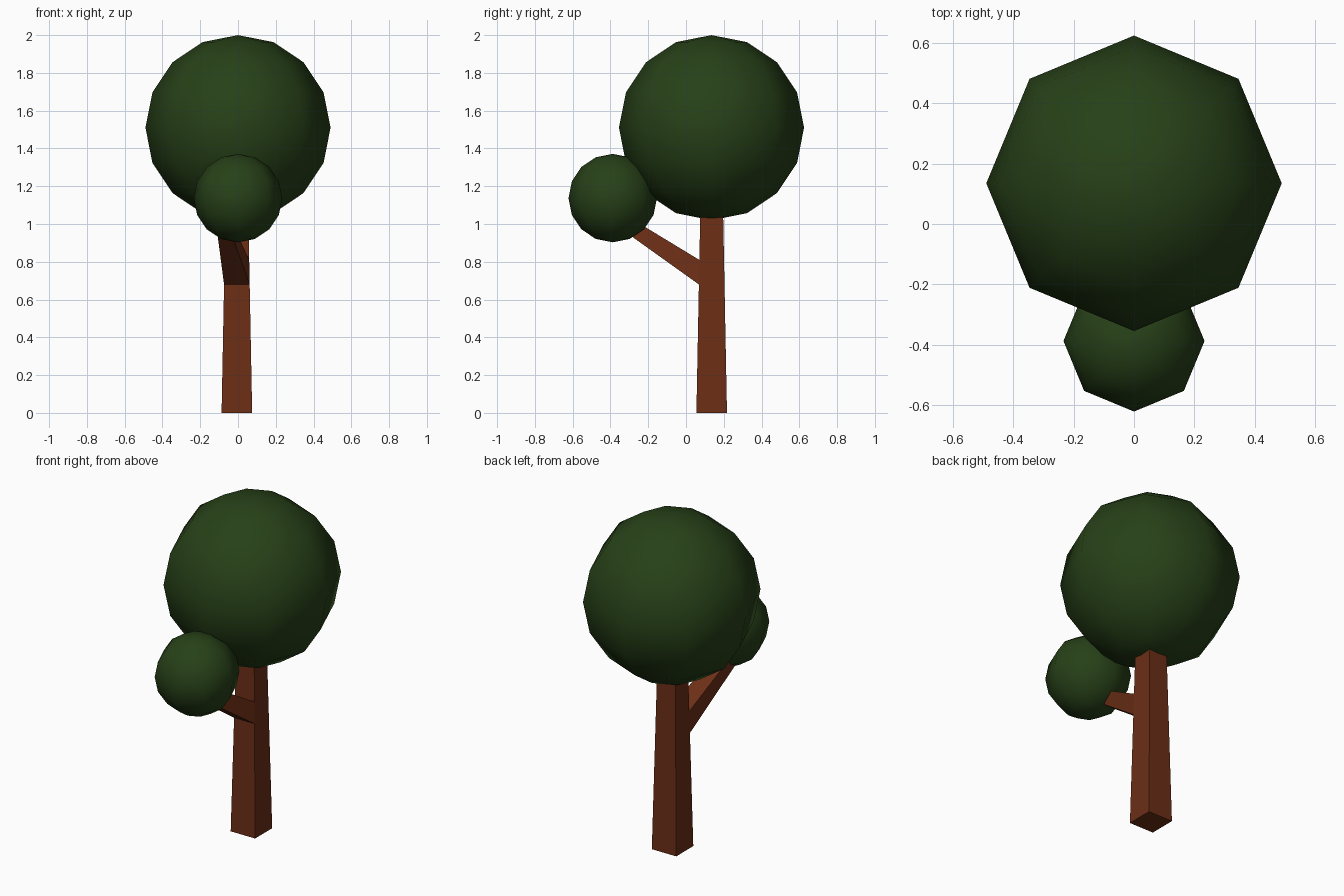
import bpy, bmesh

if "Cube" in bpy.data.objects:
    bpy.data.objects.remove(bpy.data.objects["Cube"])

def material(name, color):
    m = bpy.data.materials.new(name)
    m.diffuse_color = (*color, 1)
    m.use_nodes = True
    m.node_tree.nodes["Principled BSDF"].inputs["Base Color"].default_value = m.diffuse_color
    return m

bark = material("bark", (0.15, 0.028, 0.008))
leaf = material("leaf", (0.02, 0.052, 0.009))


def foliage(name, radius, loc):
    bpy.ops.mesh.primitive_uv_sphere_add(segments=8, ring_count=8, radius=radius, location=loc)
    ob = bpy.context.object
    ob.name = name
    ob.data.materials.append(leaf)
    bpy.ops.object.shade_smooth()


# Leaf balls
foliage("main_foliage", 0.49, (0, 0.135, 1.51))
foliage("branch_foliage", 0.234, (0, -0.388, 1.137))

# Tapered square trunk, ringed where the branch leaves it
cx, cy = -0.006, 0.136
bm = bmesh.new()
rings = []
for z in (0, 0.68, 0.81, 1.1):
    h = 0.081 - 0.0194 * z
    rings.append([bm.verts.new((cx + sx * h, cy + sy * h, z))
                  for sx, sy in ((-1, -1), (1, -1), (1, 1), (-1, 1))])
bm.faces.new(rings[0][::-1])
bm.faces.new(rings[-1])
front = None
for i in range(3):
    a, b = rings[i], rings[i + 1]
    for j in range(4):
        k = (j + 1) % 4
        f = bm.faces.new((a[j], a[k], b[k], b[j]))
        if i == 1 and j == 0:
            front = f

# Branch pulled out of the front face into the small leaf ball
tip = bmesh.ops.extrude_discrete_faces(bm, faces=[front])["faces"][0]
ends = [(-0.115, -0.37, 0.993), (-0.05, -0.37, 0.993),
        (-0.05, -0.32, 1.047), (-0.115, -0.32, 1.047)]
for v in tip.verts:
    right, top = v.co.x > cx, v.co.z > 0.75
    v.co = ends[(2 if right else 3) if top else (1 if right else 0)]
bmesh.ops.recalc_face_normals(bm, faces=bm.faces)

mesh = bpy.data.meshes.new("trunk_and_branch")
bm.to_mesh(mesh)
bm.free()
mesh.materials.append(bark)
bpy.context.collection.objects.link(bpy.data.objects.new("trunk_and_branch", mesh))
